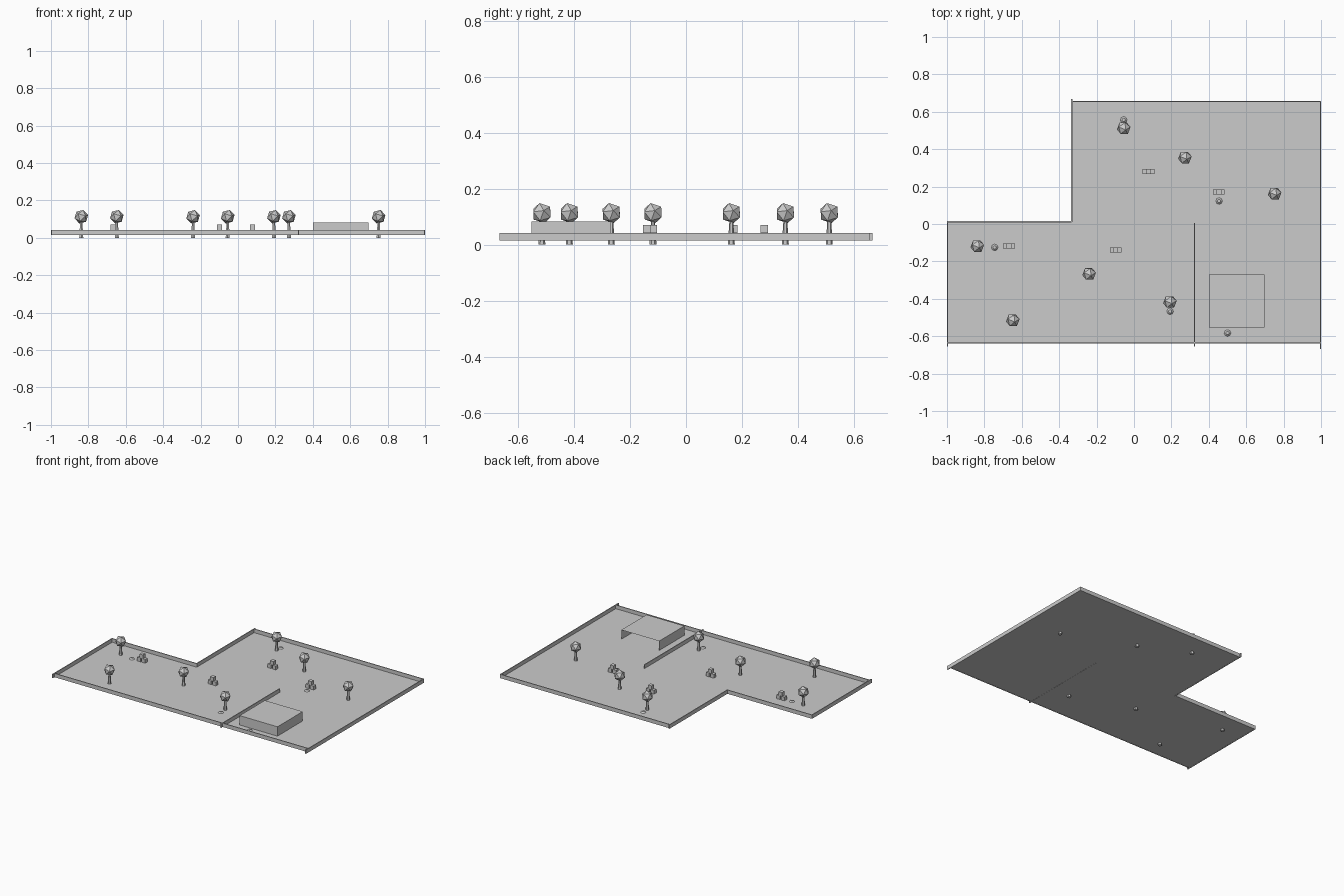
import bpy, bmesh
from math import pi

if "Cube" in bpy.data.objects:
    bpy.data.objects.remove(bpy.data.objects["Cube"])

G = 0.016      # ground level
TOP = 0.042    # wall top


def finish(name, bm):
    me = bpy.data.meshes.new(name)
    bm.to_mesh(me)
    bm.free()
    ob = bpy.data.objects.new(name, me)
    bpy.context.collection.objects.link(ob)
    return ob


def box(name, x0, x1, y0, y1, z0, z1):
    bm = bmesh.new()
    bmesh.ops.create_cube(bm, size=1)
    for v in bm.verts:
        v.co.x = x1 if v.co.x > 0 else x0
        v.co.y = y1 if v.co.y > 0 else y0
        v.co.z = z1 if v.co.z > 0 else z0
    return finish(name, bm)


def cone(name, x, y, z0, z1, r0, r1, n):
    bm = bmesh.new()
    bmesh.ops.create_cone(bm, cap_ends=True, segments=n, radius1=r0, radius2=r1, depth=z1 - z0)
    ob = finish(name, bm)
    ob.location = (x, y, (z0 + z1) / 2)
    return ob


# ground tiles
tiles = [(-1, -0.333, -0.635, 0.012), (-0.333, 0.326, -0.635, 0.012), (0.326, 1, -0.635, 0.006),
         (-0.333, 0.326, 0.012, 0.655), (0.326, 1, 0.006, 0.655)]
for x0, x1, y0, y1 in tiles:
    bm = bmesh.new()
    bm.faces.new([bm.verts.new(p) for p in ((x0, y0, G), (x1, y0, G), (x1, y1, G), (x0, y1, G))])
    finish("ground_tile", bm)

# low boundary walls and the inner divider
T = 0.006
for x, y0, y1 in [(-0.997, -0.655, 0.012), (0.997, -0.667, 0.655),
                  (-0.333, 0.012, 0.667), (0.323, -0.655, 0.006)]:
    box("side_wall", x - T / 2, x + T / 2, y0, y1, G - 0.001, TOP)
for y, x0, x1 in [(-0.635, -1, 1), (0.655, -0.333, 1), (0.012, -1, -0.333)]:
    box("long_wall", x0, x1, y - T / 2, y + T / 2, G - 0.001, TOP)

# shelter, open at the back
shelter = box("shelter", 0.4, 0.697, -0.553, -0.27, G + 0.0005, 0.083)
bm = bmesh.new()
bm.from_mesh(shelter.data)
bm.normal_update()
bmesh.ops.delete(bm, geom=[f for f in bm.faces if f.normal.y > 0.5], context='FACES')
bm.to_mesh(shelter.data)
bm.free()

# trees
for x, y in [(-0.838, -0.118), (-0.648, -0.515), (-0.24, -0.267), (-0.055, 0.512),
             (0.272, 0.355), (0.752, 0.162), (0.192, -0.417)]:
    cone("tree_trunk", x, y, 0, 0.1, 0.0125, 0.006, 6)
    bm = bmesh.new()
    bmesh.ops.create_icosphere(bm, subdivisions=1, radius=0.038)
    crown = finish("tree_crown", bm)
    crown.location = (x, y, 0.113)
    crown.rotation_euler = (0.3, 0.2, pi / 10)

# crate stacks: two below, one on top
S = 0.0135
for x, y in [(0.078, 0.28), (0.453, 0.17), (-0.668, -0.118), (-0.098, -0.14)]:
    for dx, z in ((-0.018, G), (0.018, G), (0, G + 2 * S)):
        box("crate", x + dx - S, x + dx + S, y - S, y + S, z, z + 2 * S)

# low round ground markers
for x, y in [(-0.055, 0.557), (0.455, 0.123), (-0.745, -0.125), (0.193, -0.467), (0.5, -0.583)]:
    cone("ground_disc", x, y, G, G + 0.008, 0.018, 0.009, 8)
